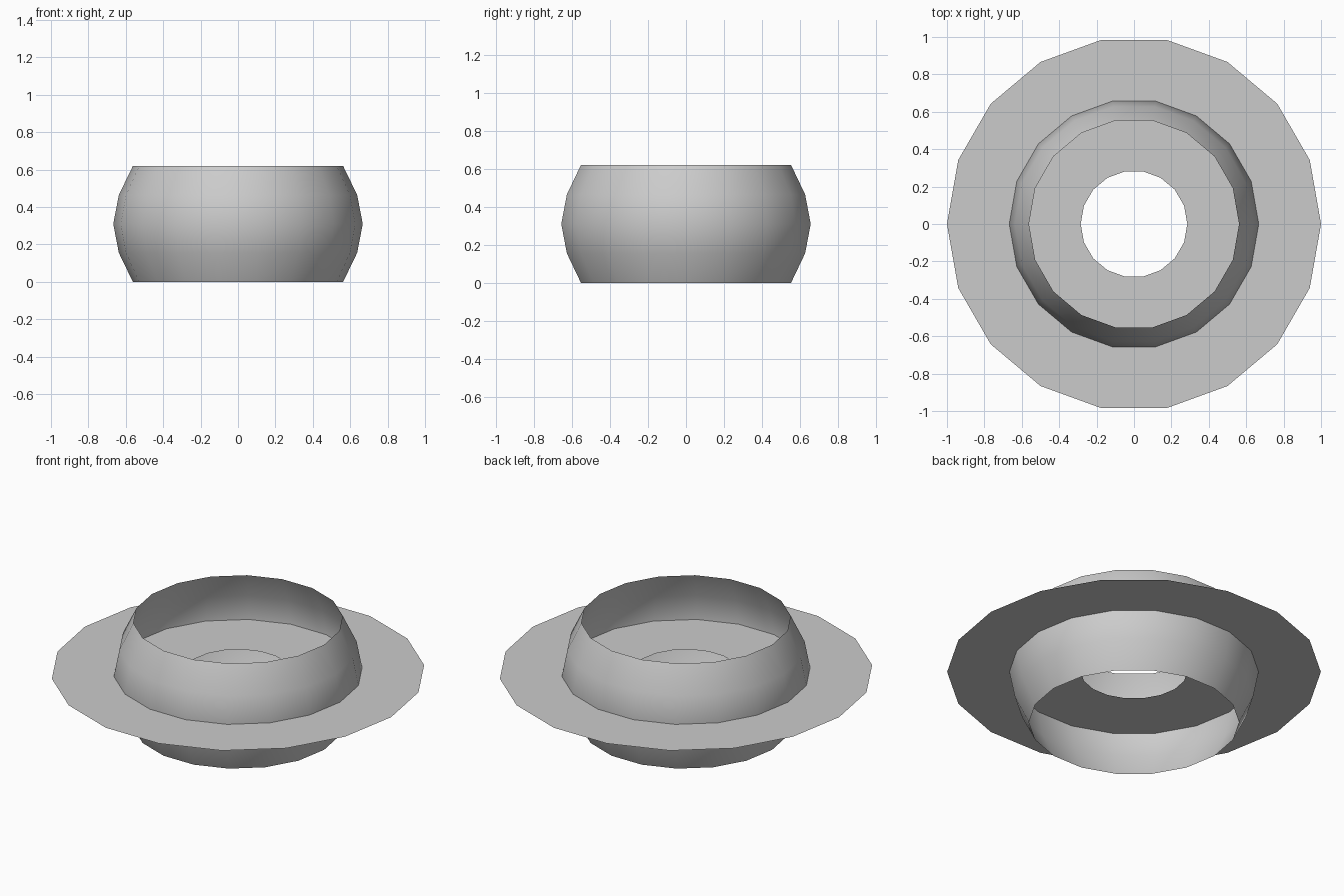
import bpy, bmesh
from math import cos, sin, pi

if "Cube" in bpy.data.objects:
    bpy.data.objects.remove(bpy.data.objects["Cube"])

SIDES = 18
MID = 0.31


def revolve(name, profile, smooth):
    """Spin an open (radius, z) profile around the z axis."""
    bm = bmesh.new()
    rings = [[bm.verts.new((r * cos(2 * pi * i / SIDES), r * sin(2 * pi * i / SIDES), z))
              for i in range(SIDES)] for r, z in profile]
    for a, b in zip(rings, rings[1:]):
        for i in range(SIDES):
            j = (i + 1) % SIDES
            face = bm.faces.new((a[i], a[j], b[j], b[i]))
            face.smooth = smooth
    mesh = bpy.data.meshes.new(name)
    bm.to_mesh(mesh)
    bm.free()
    obj = bpy.data.objects.new(name, mesh)
    bpy.context.collection.objects.link(obj)
    return obj


# Bulging open band, symmetric about the middle height
revolve("curved_band", [(0.562, 0), (0.637, 0.155), (0.667, MID),
                        (0.637, 0.465), (0.562, 0.62)], True)

# Thin flat ring crossing the band at mid height, facing up
revolve("flat_ring", [(1.0, MID), (0.285, MID)], False)
